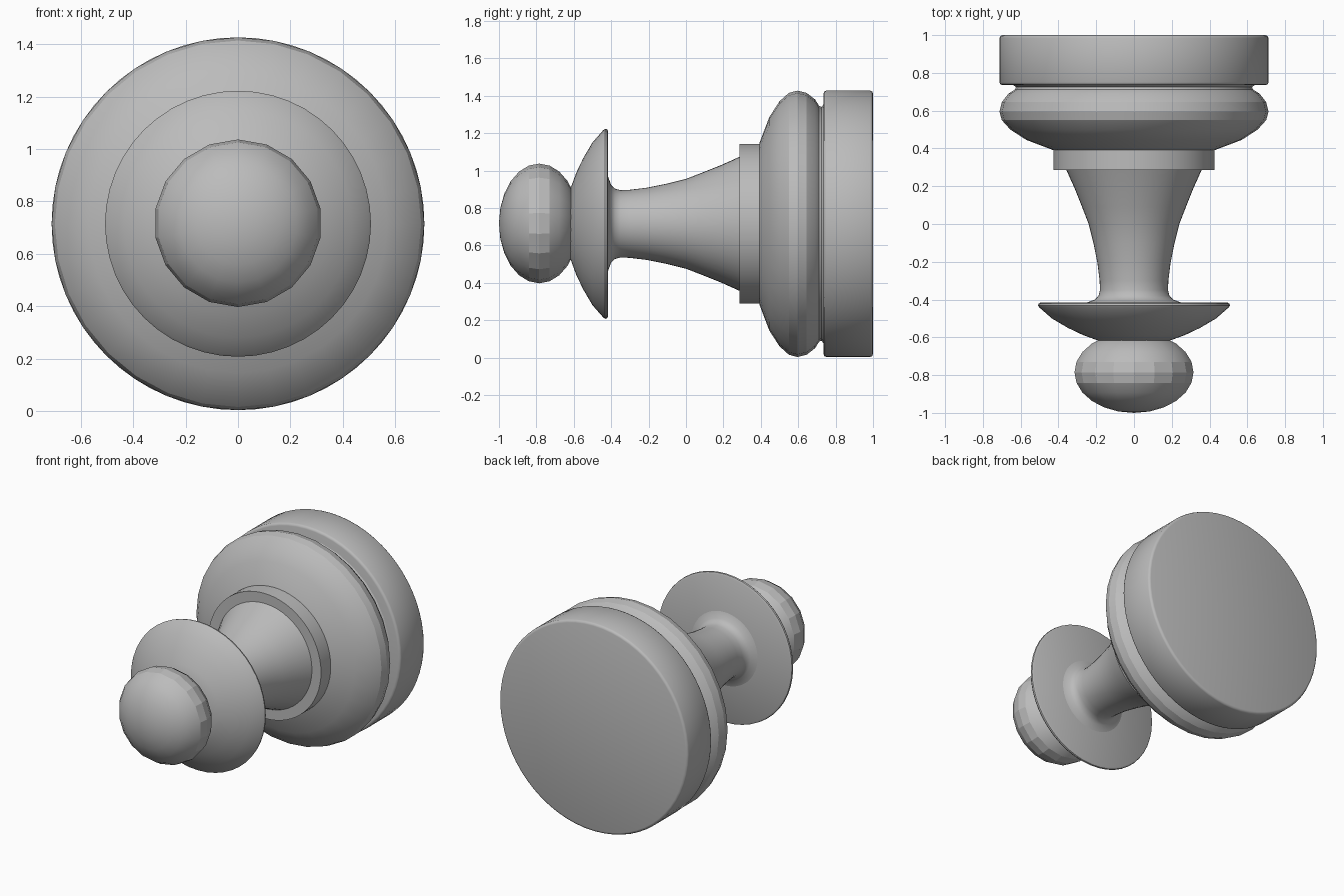
import bpy, bmesh, math
from mathutils import Matrix

cube = bpy.data.objects.get("Cube")
if cube:
    bpy.data.objects.remove(cube, do_unlink=True)

AXIS_Z = 0.715

grey = bpy.data.materials.new("plain grey")
grey.use_nodes = True
colour = (0.5, 0.5, 0.5, 1)
grey.diffuse_color = colour
grey.node_tree.nodes["Principled BSDF"].inputs["Base Color"].default_value = colour


def turned_part(name, profile, sides, angle):
    """Spin (radius, y) points around the lengthwise axis."""
    bm = bmesh.new()
    verts = [bm.verts.new((r, y, AXIS_Z)) for r, y in profile]
    edges = [bm.edges.new(pair) for pair in zip(verts, verts[1:])]
    bmesh.ops.spin(bm, geom=verts + edges, cent=(0, 0, AXIS_Z), axis=(0, 1, 0),
                   angle=math.tau, steps=sides, use_duplicate=False)
    bmesh.ops.remove_doubles(bm, verts=bm.verts, dist=0.0005)
    bmesh.ops.recalc_face_normals(bm, faces=bm.faces)
    finish(name, bm, angle)


def finish(name, bm, angle):
    mesh = bpy.data.meshes.new(name)
    bm.to_mesh(mesh)
    bm.free()
    mesh.materials.append(grey)
    obj = bpy.data.objects.new(name, mesh)
    bpy.context.collection.objects.link(obj)
    bpy.ops.object.select_all(action="DESELECT")
    obj.select_set(True)
    bpy.context.view_layer.objects.active = obj
    bpy.ops.object.shade_smooth_by_angle(angle=math.radians(angle))


# Thick round foot with softened rims
turned_part("base", [(0, 0.735), (0.695, 0.735), (0.707, 0.739), (0.712, 0.75),
                     (0.712, 0.985), (0.707, 0.996), (0.695, 1), (0, 1)], 64, 50)

# Swollen ring above the foot, with a small cove where they meet
turned_part("bulge", [(0, 0.392), (0.43, 0.392), (0.57, 0.445), (0.655, 0.5),
                      (0.7, 0.55), (0.712, 0.595), (0.7, 0.645), (0.665, 0.69),
                      (0.63, 0.712), (0.625, 0.725), (0.64, 0.736), (0, 0.74)], 32, 20)

# Flat collar
turned_part("collar", [(0, 0.287), (0.427, 0.287), (0.427, 0.4), (0, 0.4)], 64, 30)

# Tapered stem flaring into the disc
turned_part("stem", [(0.36, 0.29), (0.315, 0.19), (0.275, 0.09), (0.24, 0),
                     (0.215, -0.1), (0.193, -0.21), (0.182, -0.3), (0.18, -0.35),
                     (0.188, -0.38), (0.207, -0.4), (0.25, -0.416)], 48, 40)

# Dished disc below the head
turned_part("neck_disc", [(0, -0.416), (0.495, -0.416), (0.506, -0.422),
                          (0.508, -0.432), (0.5, -0.443), (0.435, -0.5),
                          (0.35, -0.55), (0.27, -0.588), (0.19, -0.617),
                          (0, -0.617)], 48, 30)

# Flattened faceted ball
ball = bmesh.new()
place = (Matrix.Translation((0, -0.785, AXIS_Z + 0.002))
         @ Matrix.Rotation(math.pi / 2, 4, "X")
         @ Matrix.Diagonal((0.32, 0.32, 0.215, 1)))
bmesh.ops.create_uvsphere(ball, u_segments=18, v_segments=12, radius=1, matrix=place)
finish("head", ball, 18)
